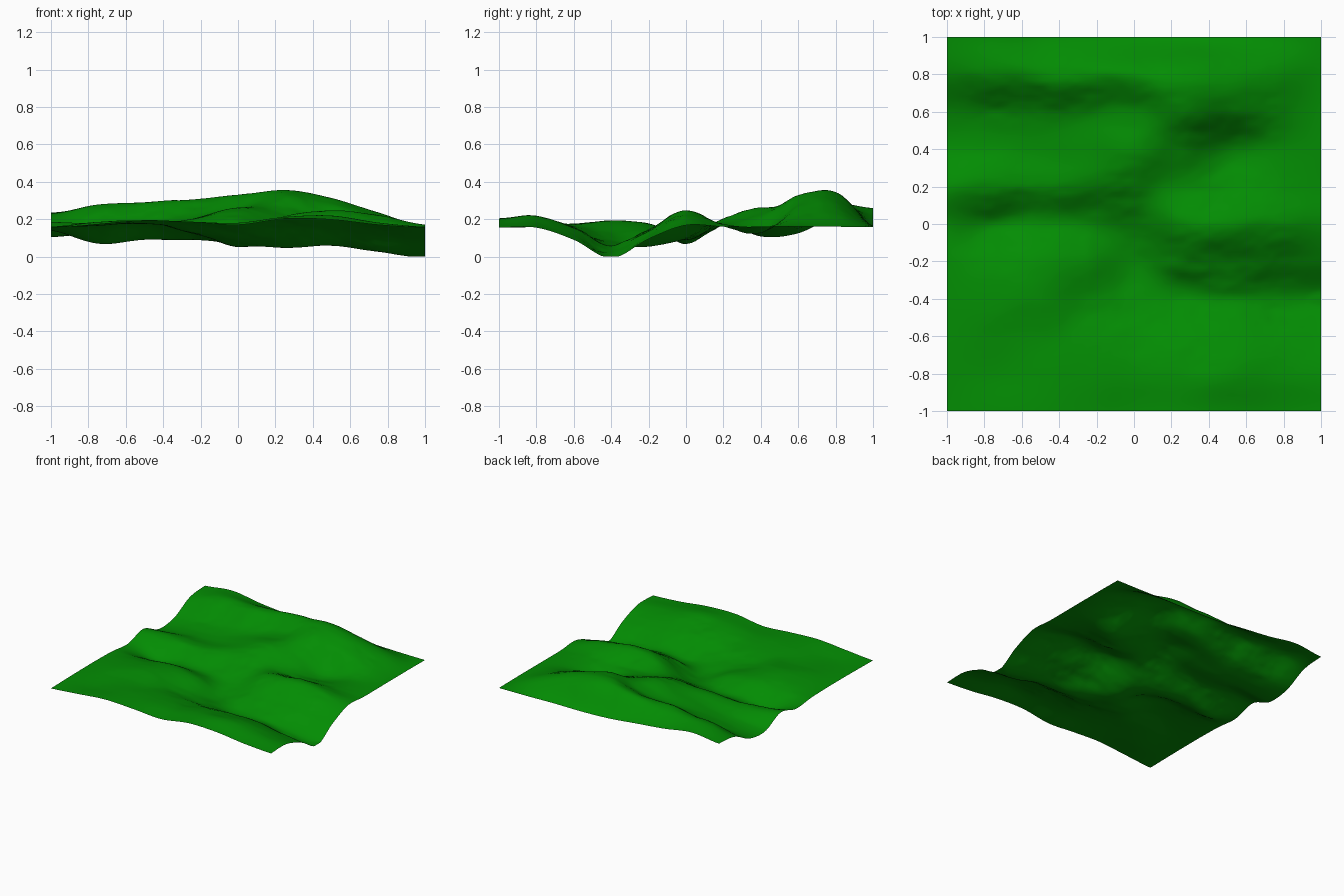
import bpy, math
from mathutils import Vector, noise

# Hill cross-sections: each row runs left to right, rows go from back to front
SECTIONS = [
    [.235, .260, .225, .200, .175, .165, .165, .160, .158],
    [.215, .272, .290, .305, .330, .345, .305, .235, .160],
    [.125, .150, .180, .210, .255, .325, .280, .205, .160],
    [.108, .130, .150, .200, .260, .225, .130, .155, .160],
    [.185, .175, .165, .190, .200, .175, .165, .175, .160],
    [.140, .070, .090, .090, .105, .215, .248, .220, .168],
    [.155, .160, .175, .140, .052, .125, .150, .120, .095],
    [.160, .185, .190, .125, .075, .048, .058, .025, -.008],
    [.160, .175, .175, .160, .145, .160, .150, .120, .090],
    [.158, .165, .185, .185, .180, .210, .218, .180, .155],
    [.155, .175, .195, .185, .170, .203, .198, .170, .155],
]
N = 120


def spline(vals, t):
    """Smooth interpolation through evenly spaced values, t in 0..1."""
    s = t * (len(vals) - 1)
    i = min(int(s), len(vals) - 2)
    f = s - i
    last = len(vals) - 1
    a, b, c, d = (vals[max(0, min(last, i + k))] for k in (-1, 0, 1, 2))
    m0, m1 = (c - a) * .5, (d - b) * .5
    return (b * (2*f**3 - 3*f*f + 1) + m0 * (f**3 - 2*f*f + f)
            + c * (3*f*f - 2*f**3) + m1 * (f**3 - f*f))


def base(x, y):
    return spline([spline(r, (x + 1) / 2) for r in SECTIONS], (1 - y) / 2)


def height(x, y):
    # gentle sideways warp breaks up the straight slopes inside the borders
    fade = min(1, 4 * (1 - max(abs(x), abs(y))))
    w = .03 * fade * noise.noise(Vector((x * 4, y * 4, 8.7)))
    z = base(x, y + w)
    # weathered wrinkles on the steep slopes, fading at the borders
    slope = abs(base(x, max(-1, y - .03)) - z) / .03
    n = noise.fractal(Vector((x * 4, y * 7, 3.1)), 1.0, 2.0, 4)
    return max(0, z + .012 * min(1, slope * 1.5) * fade * n)


# Rolling ground sheet
coords = [-1 + 2 * i / N for i in range(N + 1)]
verts = [(x, y, height(x, y)) for y in coords for x in coords]
W = N + 1
faces = [(j*W + i, j*W + i + 1, (j+1)*W + i + 1, (j+1)*W + i)
         for j in range(N) for i in range(N)]
mesh = bpy.data.meshes.new("terrain")
mesh.from_pydata(verts, [], faces)
mesh.shade_smooth()
terrain = bpy.data.objects.new("terrain", mesh)
bpy.context.collection.objects.link(terrain)

# Grass colour
grass = bpy.data.materials.new("grass green")
grass.diffuse_color = (.001, .265, .001, 1)
mesh.materials.append(grass)
